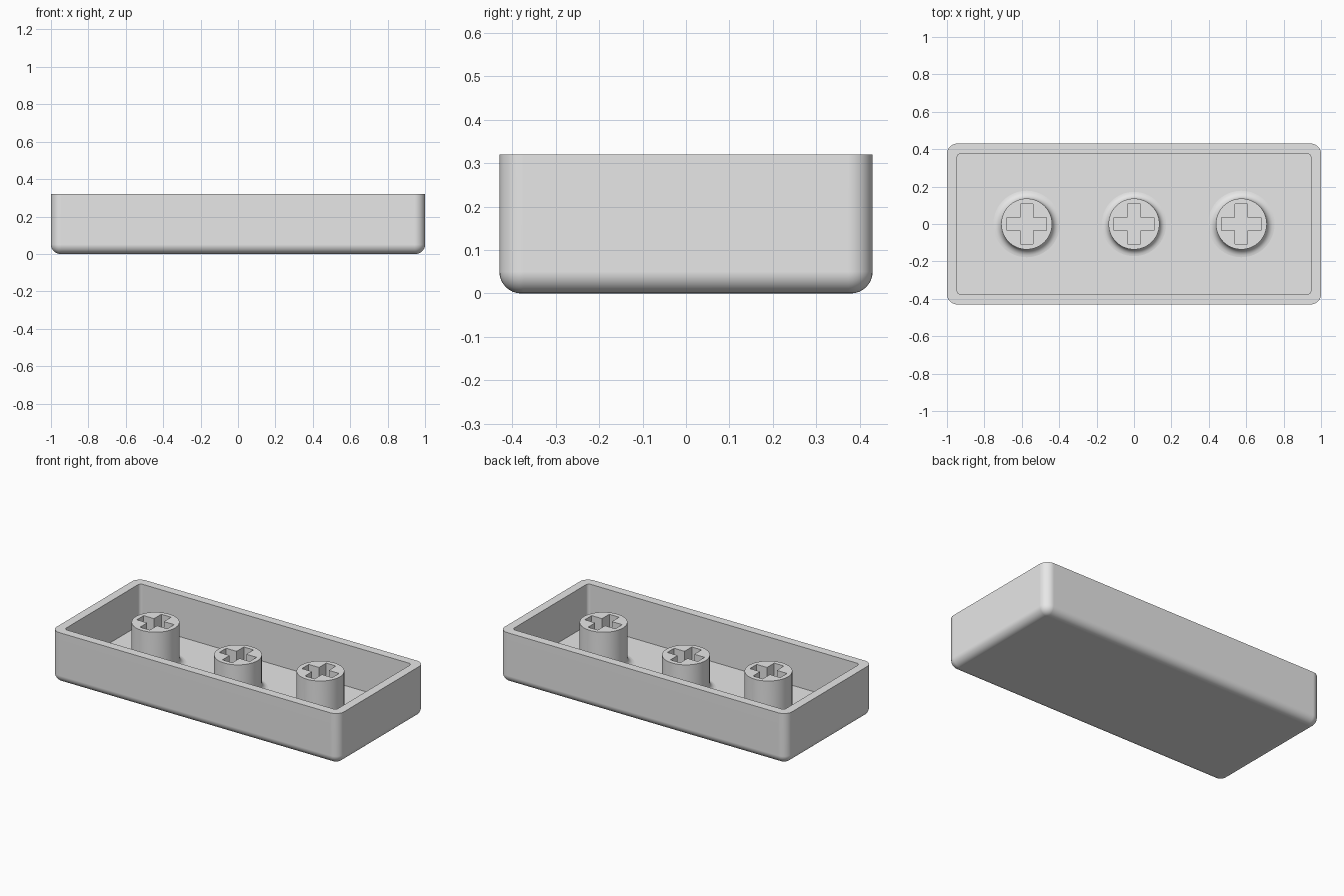
import bpy
import bmesh
from math import cos, sin, pi, radians

if "Cube" in bpy.data.objects:
    bpy.data.objects.remove(bpy.data.objects["Cube"], do_unlink=True)

# Single plastic colour
plastic = bpy.data.materials.new("grey_plastic")
plastic.use_nodes = True
grey = (0.8, 0.8, 0.8, 1)
plastic.diffuse_color = grey
plastic.node_tree.nodes["Principled BSDF"].inputs["Base Color"].default_value = grey

HALF_X, HALF_Y, HEIGHT = 1.0, 0.43, 0.32
FLOOR = 0.06
WALL = 0.054
EDGE = 0.05


def rounded_rect(inset, radius, z, steps=8):
    """Rounded rectangle loop, counter-clockwise, inset from the outer size."""
    hx, hy = HALF_X - inset - radius, HALF_Y - inset - radius
    points = []
    for q, (sx, sy) in enumerate([(1, 1), (-1, 1), (-1, -1), (1, -1)]):
        for i in range(steps + 1):
            a = (q + i / steps) * pi / 2
            points.append((sx * hx + radius * cos(a), sy * hy + radius * sin(a), z))
    return points


def circle(x, radius, z, sides=64):
    return [(x + radius * cos(2 * pi * i / sides), radius * sin(2 * pi * i / sides), z)
            for i in range(sides)]


def cross(x, arm, half_width, z):
    """Plus-shaped loop of twelve points."""
    points = []
    for q in range(4):
        c, s = round(cos(q * pi / 2)), round(sin(q * pi / 2))
        for u, v in [(arm, -half_width), (arm, half_width), (half_width, half_width)]:
            points.append((x + u * c - v * s, u * s + v * c, z))
    return points


def add_loop(bm, points):
    return [bm.verts.new(p) for p in points]


def bridge(bm, lower, upper):
    n = len(lower)
    for i in range(n):
        j = (i + 1) % n
        bm.faces.new((lower[i], lower[j], upper[j], upper[i]))


def finish(bm, name):
    mesh = bpy.data.meshes.new(name)
    bm.to_mesh(mesh)
    bm.free()
    mesh.materials.append(plastic)
    obj = bpy.data.objects.new(name, mesh)
    bpy.context.collection.objects.link(obj)
    bpy.ops.object.select_all(action='DESELECT')
    obj.select_set(True)
    bpy.context.view_layer.objects.active = obj
    bpy.ops.object.shade_smooth_by_angle(angle=radians(35))
    weighted = obj.modifiers.new("weighted_normals", 'WEIGHTED_NORMAL')
    weighted.keep_sharp = True


def make_shell():
    # Rounded underside, outer wall, rim, inner wall and inner floor
    bm = bmesh.new()
    profile = []
    for i in range(9):
        a = i / 8 * pi / 2
        inset = EDGE * (1 - sin(a))
        profile.append((inset, EDGE + 0.006 - inset, EDGE * (1 - cos(a))))
    profile += [(0, EDGE + 0.006, HEIGHT), (WALL, 0.02, HEIGHT), (WALL, 0.02, FLOOR)]
    loops = [add_loop(bm, rounded_rect(*p)) for p in profile]
    for lower, upper in zip(loops, loops[1:]):
        bridge(bm, lower, upper)
    bm.faces.new(loops[0][::-1])
    bm.faces.new(loops[-1])
    finish(bm, "shell")


def make_stem(name, x, top, fillet):
    # Post with a flared foot
    radius = 0.136
    bm = bmesh.new()
    loops = []
    for i in range(7):
        a = i / 6 * pi / 2
        loops.append(add_loop(bm, circle(x, radius + fillet * (1 - sin(a)),
                                         FLOOR + fillet * (1 - cos(a)))))
    loops.append(add_loop(bm, circle(x, radius, top)))
    for lower, upper in zip(loops, loops[1:]):
        bridge(bm, lower, upper)
    # Cross-shaped socket sunk into the post
    mouth = add_loop(bm, cross(x, 0.106, 0.034, top))
    base = add_loop(bm, cross(x, 0.106, 0.034, FLOOR + 0.005))
    bridge(bm, mouth, base)
    bm.faces.new(base)
    # Flat top between the round edge and the socket
    edges = []
    for ring in (loops[-1], mouth):
        edges += [bm.edges.get((ring[i - 1], ring[i])) for i in range(len(ring))]
    bmesh.ops.triangle_fill(bm, use_beauty=True, edges=edges, normal=(0, 0, 1))
    finish(bm, name)


make_shell()
make_stem("right_stem", -0.574, HEIGHT, 0.042)
make_stem("middle_stem", 0, 0.268, 0.036)
make_stem("left_stem", 0.574, HEIGHT, 0.042)
